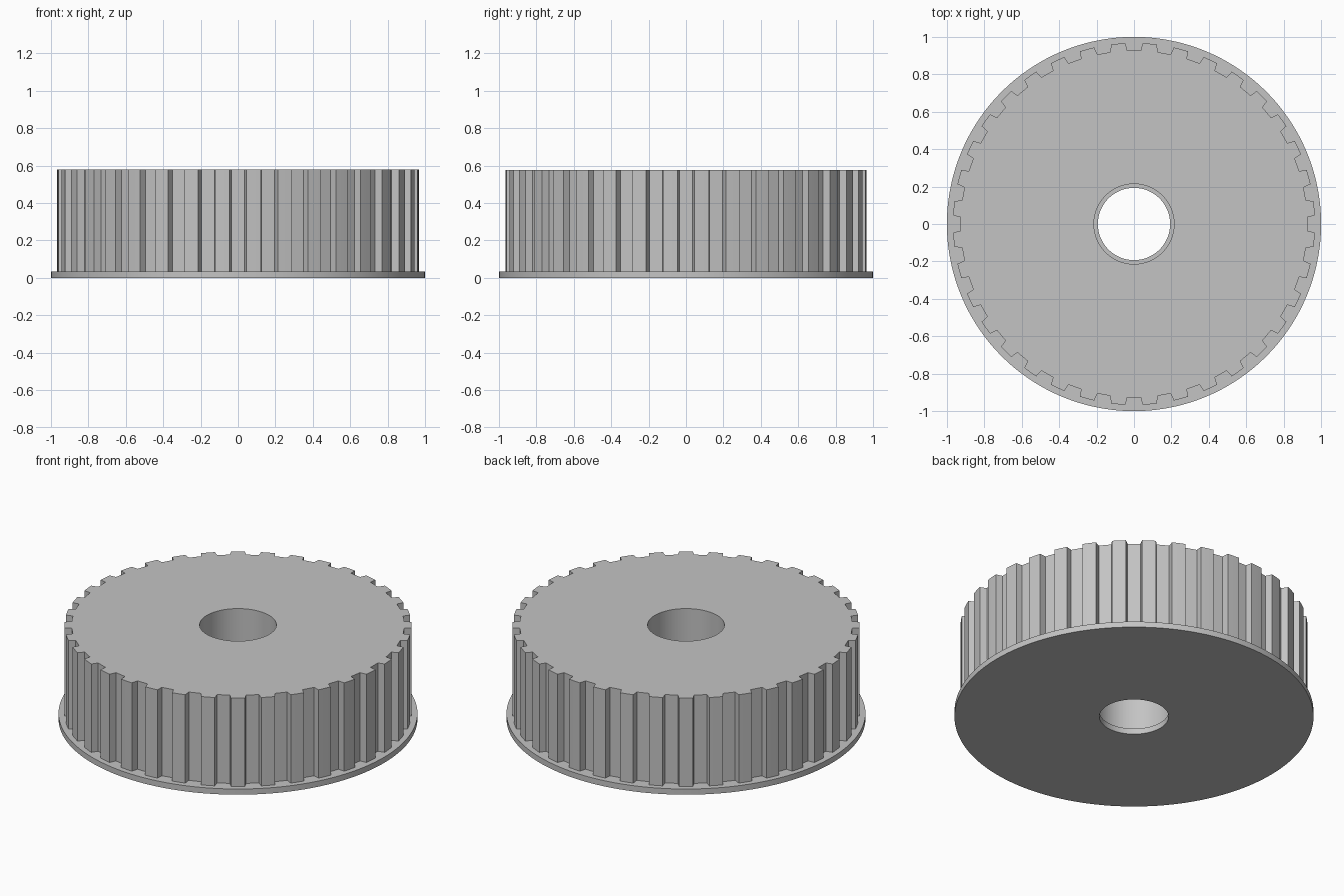
import bpy
import bmesh
from math import cos, sin, radians

cube = bpy.data.objects.get("Cube")
if cube:
    bpy.data.objects.remove(cube)

TEETH = 36
FLANGE_R, TIP_R, ROOT_R = 1.0, 0.967, 0.927
FLANGE_TOP, BODY_TOP = 0.035, 0.578

grey = bpy.data.materials.new("grey")
grey.use_nodes = True
colour = (0.55, 0.55, 0.55, 1)
grey.diffuse_color = colour
grey.node_tree.nodes["Principled BSDF"].inputs["Base Color"].default_value = colour


def circle(radius, steps):
    return [(radius, 360 * i / steps) for i in range(steps)]


def ring_solid(name, outer, bore_radius, z0, z1):
    """Extrude an outline of (radius, degrees) points with a round bore."""
    bm = bmesh.new()
    bore = [(bore_radius, angle) for _, angle in outer]
    loops = []
    for outline, z in ((outer, z0), (outer, z1), (bore, z1), (bore, z0)):
        loops.append([bm.verts.new((r * cos(radians(a)), r * sin(radians(a)), z))
                      for r, a in outline])
    n = len(outer)
    for k in range(4):
        low, high = loops[k], loops[(k + 1) % 4]
        for i in range(n):
            j = (i + 1) % n
            bm.faces.new((low[i], low[j], high[j], high[i]))
    bmesh.ops.recalc_face_normals(bm, faces=bm.faces)
    mesh = bpy.data.meshes.new(name)
    bm.to_mesh(mesh)
    bm.free()
    mesh.materials.append(grey)
    obj = bpy.data.objects.new(name, mesh)
    bpy.context.collection.objects.link(obj)
    bpy.ops.object.select_all(action="DESELECT")
    obj.select_set(True)
    bpy.context.view_layer.objects.active = obj
    bpy.ops.object.shade_smooth_by_angle(angle=radians(25))
    return obj


# Thin flange with a slightly narrower bore
ring_solid("flange", circle(FLANGE_R, 144), 0.193, 0, FLANGE_TOP)

# Toothed body: each pitch is a groove followed by a tooth with sloped flanks
pitch = 360 / TEETH
tooth = ((ROOT_R, -2.2), (ROOT_R, 2.2), (TIP_R, 2.7), (TIP_R, 5), (TIP_R, 7.3))
outline = [(r, i * pitch + a) for i in range(TEETH) for r, a in tooth]
ring_solid("toothed_body", outline, 0.214, FLANGE_TOP, BODY_TOP)
